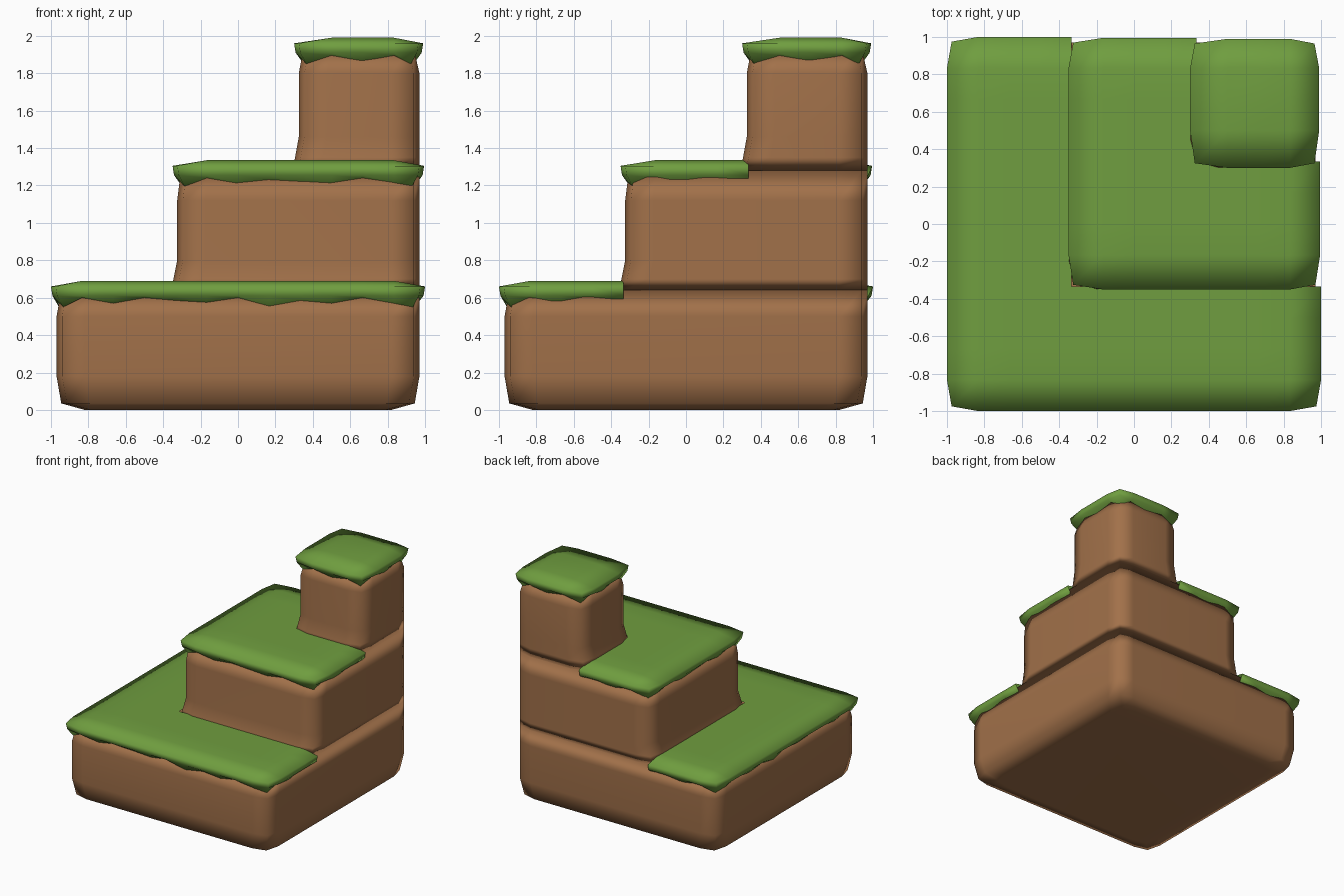
import bpy, bmesh

if "Cube" in bpy.data.objects:
    bpy.data.objects.remove(bpy.data.objects["Cube"])

STEP = 1 / 6          # grid spacing of the grass; each stair is four cells wide
N = 12


def material(name, rgb):
    m = bpy.data.materials.new(name)
    m.diffuse_color = (*rgb, 1)
    m.use_nodes = True
    m.node_tree.nodes["Principled BSDF"].inputs["Base Color"].default_value = m.diffuse_color
    return m


DIRT = material("dirt brown", (0.36, 0.165, 0.068))
GRASS = material("grass green", (0.16, 0.34, 0.05))


def finish(bm, name, mat):
    for f in bm.faces:
        f.smooth = True
    me = bpy.data.meshes.new(name)
    bm.to_mesh(me)
    bm.free()
    me.materials.append(mat)
    ob = bpy.data.objects.new(name, me)
    bpy.context.collection.objects.link(ob)
    return ob


def rounded_square(lo, hi, c=0.15, d=0.03):
    """Square outline with three points on each softened corner."""
    return [(lo + c, lo), (hi - c, lo), (hi - d, lo + d), (hi, lo + c),
            (hi, hi - c), (hi - d, hi - d), (hi - c, hi), (lo + c, hi),
            (lo + d, hi - d), (lo, hi - c), (lo, lo + c), (lo + d, lo + d)]


def dirt_block(name, rings):
    """Loft rounded squares given as (z, low side, high side)."""
    bm = bmesh.new()
    loops = [[bm.verts.new((x, y, z)) for x, y in rounded_square(lo, hi)]
             for z, lo, hi in rings]
    for a, b in zip(loops, loops[1:]):
        for i in range(12):
            j = (i + 1) % 12
            bm.faces.new((a[i], a[j], b[j], b[i]))
    bm.faces.new(loops[0][::-1])
    bm.faces.new(loops[-1])
    ob = finish(bm, name, DIRT)
    ob.modifiers.new("even shading", 'WEIGHTED_NORMAL')


def grass_cap(name, first, lo, hi, top, drops):
    """Grass sheet on one stair with a ragged lip on its outer sides."""
    bm = bmesh.new()
    cut = first + 4

    def coord(i):
        return lo if i == first else hi if i == N else -1 + i * STEP

    def place(i, j, inset):
        ex = (i == first) - (i == N)
        ey = (j == first) - (j == N)
        if ex and ey:
            inset += 0.025
        return coord(i) + ex * inset, coord(j) + ey * inset

    verts = {}

    def vert(i, j, layer):
        key = (i, j, layer)
        if key not in verts:
            rim = i in (first, N) or j in (first, N)
            along = i if j in (first, N) else j
            corner = i in (first, N) and j in (first, N)
            drop = 0.14 if corner else drops[along - first]
            z = top - (0.03 if rim else 0)
            if layer == 1:
                z = top - 0.08
            elif layer == 2:
                z = top - drop
            verts[key] = bm.verts.new((*place(i, j, (0, 0.008, 0.04)[layer]), z))
        return verts[key]

    def kept(i, j):
        return first <= i < N and first <= j < N and not (i >= cut and j >= cut)

    for i in range(first, N):
        for j in range(first, N):
            if not kept(i, j):
                continue
            # top sheet
            bm.faces.new([vert(*p, 0) for p in ((i, j), (i + 1, j), (i + 1, j + 1), (i, j + 1))])
            # lip on the outer sides only
            sides = []
            if j == first:
                sides.append(((i, j), (i + 1, j)))
            if i == N - 1:
                sides.append(((N, j), (N, j + 1)))
            if j == N - 1:
                sides.append(((i + 1, N), (i, N)))
            if i == first:
                sides.append(((i, j + 1), (i, j)))
            for a, b in sides:
                for k in (0, 1):
                    bm.faces.new((vert(*a, k), vert(*a, k + 1), vert(*b, k + 1), vert(*b, k)))
    # close the two ends of the lip beside the next stair
    if cut < N:
        bm.faces.new([vert(N, cut, k) for k in (0, 1, 2)])
        bm.faces.new([vert(cut, N, k) for k in (2, 1, 0)])
    finish(bm, name, GRASS)


# earth blocks, stacked toward the back right corner
W = 0.97
dirt_block("lower_earth", [(0, -0.82, 0.82), (0.035, -0.945, 0.945), (0.18, -W, W),
                           (0.5, -W, W), (0.64, -0.945, W)])
dirt_block("middle_earth", [(0.64, -0.36, W), (0.7, -0.345, W), (0.8, -0.325, W),
                            (1.12, -0.325, W), (1.28, -0.305, W)])
dirt_block("upper_earth", [(1.28, 0.29, W), (1.35, 0.305, W), (1.46, 0.325, W),
                           (1.8, 0.325, W), (1.93, 0.35, 0.94)])

# grass on each stair
grass_cap("lower_grass", 0, -1.0, 1.0, 0.69,
          [.14, .09, .12, .09, .105, .115, .09, .135, .105, .12, .09, .12, .14])
grass_cap("middle_grass", 4, -0.35, 0.995, 1.335,
          [.12, .095, .125, .105, .115, .125, .095, .12, .13])
grass_cap("upper_grass", 8, 0.30, 0.99, 1.99, [.14, .095, .125, .095, .14])
